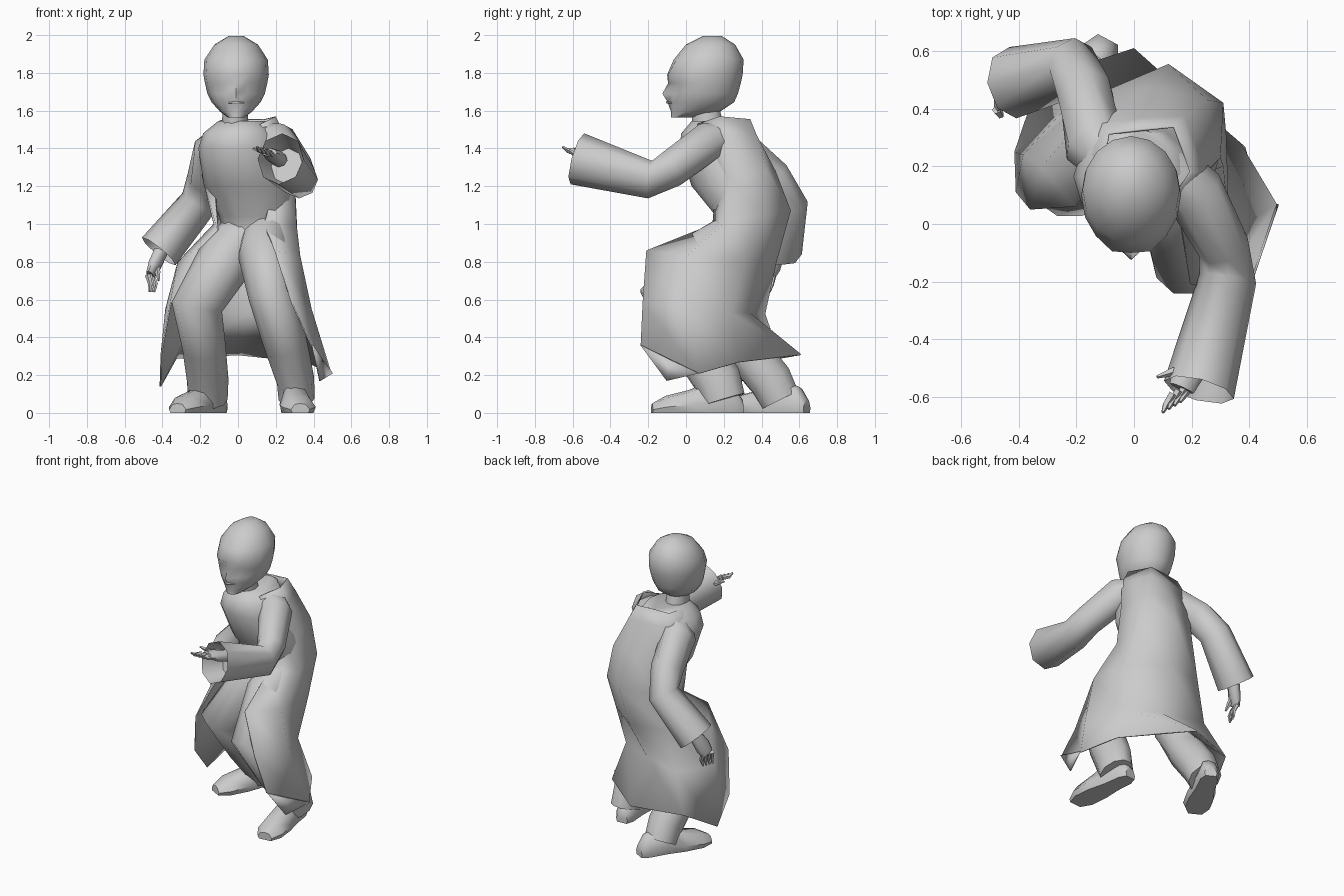
import bpy, bmesh, math
from mathutils import Vector

cube = bpy.data.objects.get("Cube")
if cube:
    bpy.data.objects.remove(cube, do_unlink=True)

grey = bpy.data.materials.new("plain grey")
grey.use_nodes = True
tone = (.6, .6, .6, 1)
grey.diffuse_color = tone
grey.node_tree.nodes["Principled BSDF"].inputs["Base Color"].default_value = tone


def loft(name, rings, closed=True, caps=True, sharp=50, thickness=0):
    """Bridge a list of equal-length point rows into one surface."""
    bm = bmesh.new()
    rows = [[bm.verts.new(point) for point in ring] for ring in rings]
    count = len(rows[0])
    for low, high in zip(rows, rows[1:]):
        for i in range(count if closed else count - 1):
            j = (i + 1) % count
            bm.faces.new((low[i], low[j], high[j], high[i]))
    if caps:
        bm.faces.new(rows[0][::-1])
        bm.faces.new(rows[-1])
    bmesh.ops.recalc_face_normals(bm, faces=bm.faces)
    mesh = bpy.data.meshes.new(name)
    bm.to_mesh(mesh)
    bm.free()
    mesh.materials.append(grey)
    obj = bpy.data.objects.new(name, mesh)
    bpy.context.collection.objects.link(obj)
    bpy.ops.object.select_all(action="DESELECT")
    obj.select_set(True)
    bpy.context.view_layer.objects.active = obj
    bpy.ops.object.shade_smooth_by_angle(angle=math.radians(sharp))
    if thickness:
        shell = obj.modifiers.new("cloth thickness", "SOLIDIFY")
        shell.thickness = thickness
    return obj


def oval(center, side, up, wide, tall, sides):
    angles = [math.tau * i / sides for i in range(sides)]
    return [center + side * wide * math.cos(a) + up * tall * math.sin(a) for a in angles]


def tube(name, path, sides=8, ref=(0, 0, 1), cuff=False):
    """Loft ovals along a path of (center, wide, tall) stations."""
    centers = [Vector(station[0]) for station in path]
    rings = []
    for i, (_, wide, tall) in enumerate(path):
        before, after = centers[max(i - 1, 0)], centers[min(i + 1, len(path) - 1)]
        along = (after - before).normalized()
        side = along.cross(Vector(ref)).normalized()
        rings.append(oval(centers[i], side, side.cross(along), wide, tall, sides))
    if cuff:
        # Hollow opening at the end of a sleeve
        back = (centers[-2] - centers[-1]) * .35
        rings.append([centers[-1] + back + (p - centers[-1]) * .7 for p in rings[-1]])
    return loft(name, rings, sharp=65)


def level_rings(levels, sides):
    """Horizontal ovals from (x, y, z, half width, half depth)."""
    east, north = Vector((1, 0, 0)), Vector((0, 1, 0))
    return [oval(Vector((x, y, z)), east, north, wide, deep, sides)
            for x, y, z, wide, deep in levels]


# Head, with the face pushed and pulled on its front columns
head_rings = level_rings([
    (-.01, -.02, 1.565, .045, .06),
    (-.01, .05, 1.595, .085, .13),
    (-.01, .085, 1.645, .13, .17),
    (-.01, .095, 1.69, .152, .18),
    (-.01, .10, 1.745, .165, .19),
    (-.01, .10, 1.79, .173, .20),
    (-.01, .12, 1.87, .168, .185),
    (-.01, .13, 1.95, .115, .13),
    (-.01, .14, 1.995, .04, .05)], 16)
front = 12
head_rings[3][front].y -= .04           # nose tip
head_rings[4][front].y -= .005          # nose bridge
head_rings[2][front].y -= .012          # lips
for column in (front - 1, front + 1):
    head_rings[4][column].y += .025     # eye sockets
    head_rings[5][column].y -= .01      # brow
loft("head", head_rings, sharp=60)
tube("mouth", [((-.05, -.076, 1.642), .004, .004), ((-.01, -.098, 1.644), .009, .007),
               ((.03, -.076, 1.642), .004, .004)], 6)
loft("neck", level_rings([(-.015, .13, 1.45, .075, .09),
                          (-.015, .10, 1.62, .065, .08)], 10))

# Chest, leaning forward from the waist
loft("chest", level_rings([
    (.10, .32, .95, .18, .15),
    (.10, .33, 1.04, .20, .17),
    (.06, .245, 1.20, .24, .215),
    (.01, .165, 1.40, .22, .20),
    (.01, .16, 1.48, .195, .185),
    (.02, .18, 1.545, .125, .15)], 12), sharp=70)

# Open coat from collar to hem, each row running from the left front edge round the back
coat_rows = [
    [(.12, .06, 1.53), (.20, .18, 1.57), (.14, .34, 1.555), (.03, .33, 1.555),
     (-.09, .315, 1.55), (-.11, .20, 1.54), (-.09, .09, 1.53)],
    [(.16, .07, 1.46), (.25, .18, 1.47), (.175, .375, 1.47), (.03, .37, 1.47),
     (-.11, .35, 1.47), (-.18, .20, 1.46), (-.13, .10, 1.46)],
    [(.21, .16, 1.25), (.30, .23, 1.25), (.255, .43, 1.28), (.08, .475, 1.28),
     (-.10, .42, 1.27), (-.19, .25, 1.25), (-.13, .18, 1.25)],
    [(.14, .14, 1.0), (.31, .20, 1.0), (.31, .42, 1.05), (.12, .555, 1.07),
     (-.08, .47, 1.05), (-.13, .28, 1.0), (-.11, .18, .97)],
    [(.20, -.21, .86), (.33, .0, .83), (.32, .31, .80), (.10, .48, .80),
     (-.16, .43, .80), (-.32, .20, .80), (-.21, .06, .87)],
    [(.29, -.23, .58), (.39, .0, .55), (.29, .24, .53), (.06, .34, .53),
     (-.22, .42, .525), (-.385, .24, .55), (-.36, .05, .58)],
    [(.39, -.24, .36), (.495, .07, .21), (.37, .28, .27), (.0, .61, .31),
     (-.33, .50, .29), (-.415, .25, .14), (-.41, .11, .31)]]
loft("coat", coat_rows, closed=False, caps=False, sharp=80, thickness=.008)
# Front corner of the left flap
loft("coat_flap_corner", [
    [(.39, -.24, .36), (.43, -.10, .17)],
    [(.44, -.09, .285), (.495, .07, .21)]], closed=False, caps=False, thickness=.008)

# Trousers
tube("left_trouser", [
    ((.15, .32, .95), .13, .15), ((.14, .13, .84), .14, .15),
    ((.18, -.10, .62), .125, .15), ((.25, .04, .37), .115, .13),
    ((.305, .17, .17), .10, .13), ((.31, .20, .07), .095, .12)], 10, (0, 1, 0))
tube("right_trouser", [
    ((.05, .34, .95), .14, .15), ((-.06, .25, .82), .15, .15),
    ((-.22, .15, .57), .14, .13), ((-.18, .30, .35), .115, .12),
    ((-.16, .45, .17), .11, .12), ((-.16, .50, .07), .105, .11)], 10, (0, 1, 0))


def shoe(name, heel, toe):
    """Flat-soled shoe lofted from heel to toe."""
    heel, toe = Vector(heel), Vector(toe)
    side = (toe - heel).normalized().cross(Vector((0, 0, 1)))
    outline = [(-.85, 0), (-1, .35), (-.6, .9), (0, 1), (.6, .9), (1, .35), (.85, 0)]
    rings = []
    for t, wide, tall in [(0, .04, .07), (.1, .065, .14), (.35, .07, .17),
                          (.6, .09, .12), (.85, .09, .09), (1, .05, .05)]:
        middle = heel.lerp(toe, t)
        rings.append([middle + side * wide * s + Vector((0, 0, tall * h)) for s, h in outline])
    loft(name, rings)


shoe("left_shoe", (.28, .30, 0), (.33, -.18, 0))
shoe("right_shoe", (-.09, .64, 0), (-.32, .21, 0))

# Sleeves
tube("left_sleeve", [
    ((.10, .20, 1.45), .10, .09), ((.21, .11, 1.43), .105, .11),
    ((.31, -.08, 1.29), .09, .10), ((.325, -.19, 1.235), .10, .10),
    ((.225, -.575, 1.345), .125, .14)], 8, cuff=True)
tube("right_sleeve", [
    ((-.06, .19, 1.44), .09, .09), ((-.14, .28, 1.39), .10, .12),
    ((-.17, .45, 1.24), .10, .11), ((-.21, .54, 1.11), .10, .105),
    ((-.42, .49, .855), .115, .125)], 8, (0, 1, 0), cuff=True)


def hand(name, wrist, knuckles, tip, spread, thumb):
    """Palm with four curled fingers and a thumb."""
    wrist, knuckles, tip = Vector(wrist), Vector(knuckles), Vector(tip)
    spread, thumb = Vector(spread), Vector(thumb)
    ref = spread.cross(knuckles - wrist).normalized()
    tube(name + "_palm", [(wrist, .045, .04), (wrist.lerp(knuckles, .6), .055, .035),
                          (knuckles, .045, .022)], 8, ref)
    for i in range(4):
        offset = spread * (i - 1.5)
        root = knuckles + offset
        bend = knuckles.lerp(tip, .5) + offset * 1.15 + ref * .012
        tube(f"{name}_finger_{i + 1}", [(root, .016, .016), (bend, .013, .013),
                                        (tip + offset, .006, .006)], 5, ref)
    base = wrist.lerp(knuckles, .4)
    tube(name + "_thumb", [(base, .02, .02), (base.lerp(thumb, .6), .015, .015),
                           (thumb, .006, .006)], 5, ref)


hand("left_hand", (.22, -.44, 1.34), (.165, -.57, 1.38), (.13, -.635, 1.40),
     (.02, .012, -.006), (.08, -.53, 1.40))
hand("right_hand", (-.41, .48, .85), (-.465, .43, .73), (-.455, .41, .64),
     (-.008, -.022, 0), (-.42, .39, .70))
